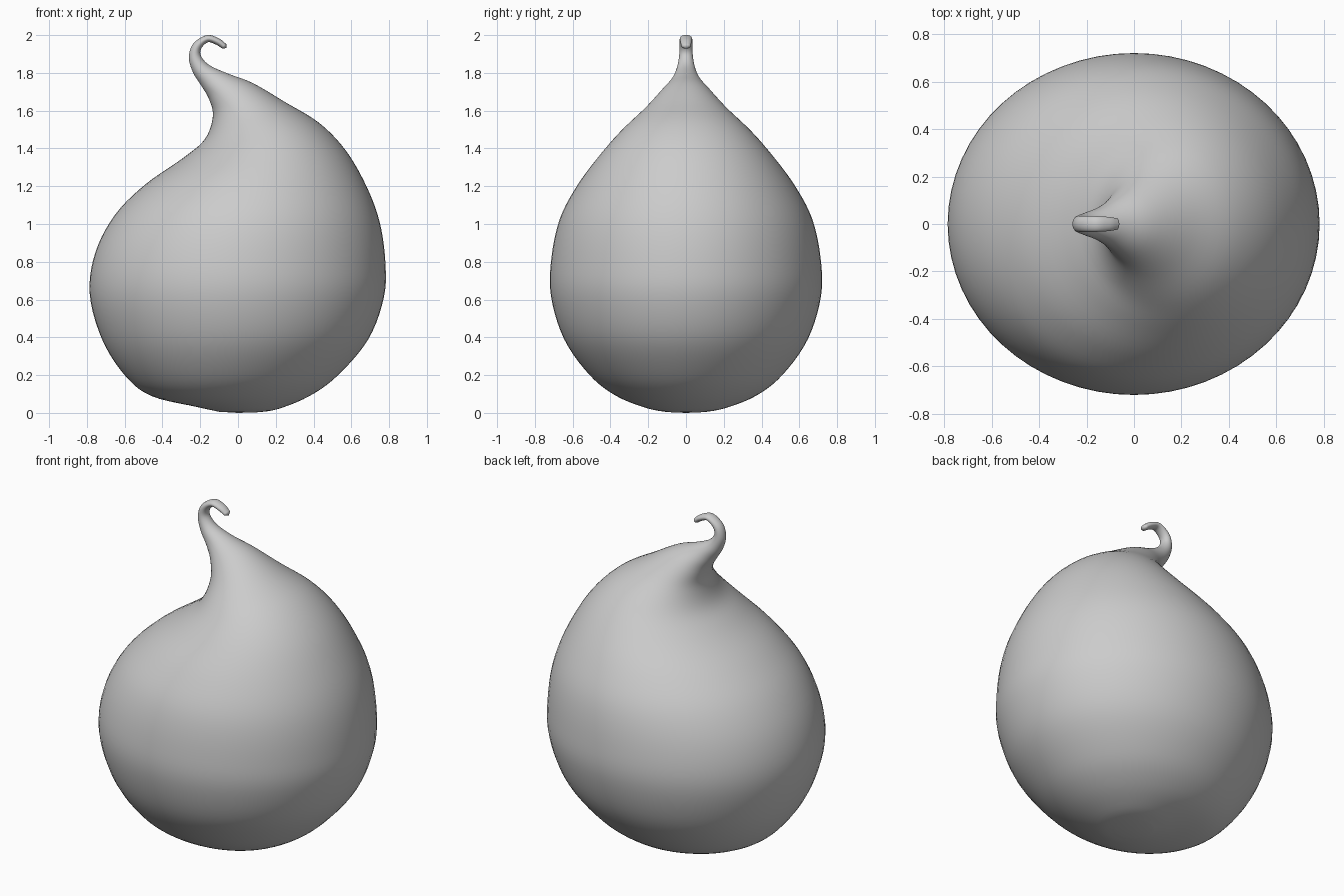
import bpy, bmesh, math

if "Cube" in bpy.data.objects:
    bpy.data.objects.remove(bpy.data.objects["Cube"])

# Cross-sections: left x, left z, right x, right z (front outline), half depth in y
SECTIONS = [
    (-0.10, 0.006, 0.10, 0.003, 0.10),
    (-0.22, 0.032, 0.21, 0.020, 0.21),
    (-0.46, 0.090, 0.38, 0.090, 0.37),
    (-0.60, 0.20, 0.53, 0.20, 0.51),
    (-0.72, 0.39, 0.69, 0.39, 0.645),
    (-0.785, 0.63, 0.772, 0.61, 0.715),
    (-0.755, 0.85, 0.78, 0.80, 0.712),
    (-0.65, 1.05, 0.75, 1.01, 0.667),
    (-0.49, 1.21, 0.68, 1.20, 0.575),
    (-0.29, 1.35, 0.57, 1.39, 0.452),
    (-0.175, 1.45, 0.43, 1.535, 0.342),
    (-0.133, 1.57, 0.25, 1.645, 0.22),
    (-0.153, 1.66, 0.08, 1.745, 0.13),
    (-0.193, 1.73, -0.05, 1.795, 0.077),
    (-0.237, 1.80, -0.15, 1.84, 0.050),
    (-0.260, 1.88, -0.195, 1.888, 0.037),
    (-0.237, 1.955, -0.195, 1.928, 0.034),
    (-0.165, 2.00, -0.160, 1.962, 0.033),
    (-0.10, 1.982, -0.117, 1.95, 0.030),
    (-0.062, 1.952, -0.082, 1.928, 0.024),
]
SEGMENTS, STEPS = 64, 5


def catmull(a, b, c, d, t):
    return [0.5 * (2*q + (r - p)*t + (2*p - 5*q + 4*r - s)*t*t + (3*q - p - 3*r + s)*t**3)
            for p, q, r, s in zip(a, b, c, d)]


def smooth(rows):
    out = []
    for i in range(len(rows) - 1):
        a, d = rows[max(i - 1, 0)], rows[min(i + 2, len(rows) - 1)]
        out += [catmull(a, rows[i], rows[i + 1], d, k / STEPS) for k in range(STEPS)]
    return out + [list(rows[-1])]


# Teardrop body flowing into the curled tip
bm = bmesh.new()
rings = []
for lx, lz, rx, rz, w in smooth(SECTIONS):
    ring = []
    for j in range(SEGMENTS):
        a = 2 * math.pi * j / SEGMENTS
        c = math.cos(a) / 2
        ring.append(bm.verts.new(((lx + rx) / 2 + (rx - lx) * c, w * math.sin(a),
                                  (lz + rz) / 2 + (rz - lz) * c)))
    rings.append(ring)
for r0, r1 in zip(rings, rings[1:]):
    for j in range(SEGMENTS):
        k = (j + 1) % SEGMENTS
        bm.faces.new((r0[j], r0[k], r1[k], r1[j]))

# Base centre and rounded tip end
for ring, pole in ((rings[0], (0, 0, 0)), (rings[-1], (-0.062, 0, 1.932))):
    p = bm.verts.new(pole)
    for j in range(SEGMENTS):
        bm.faces.new((ring[j], ring[(j + 1) % SEGMENTS], p))
bmesh.ops.recalc_face_normals(bm, faces=bm.faces)

mesh = bpy.data.meshes.new("droplet_body")
bm.to_mesh(mesh)
bm.free()
body = bpy.data.objects.new("droplet_body", mesh)
bpy.context.collection.objects.link(body)
for poly in mesh.polygons:
    poly.use_smooth = True
